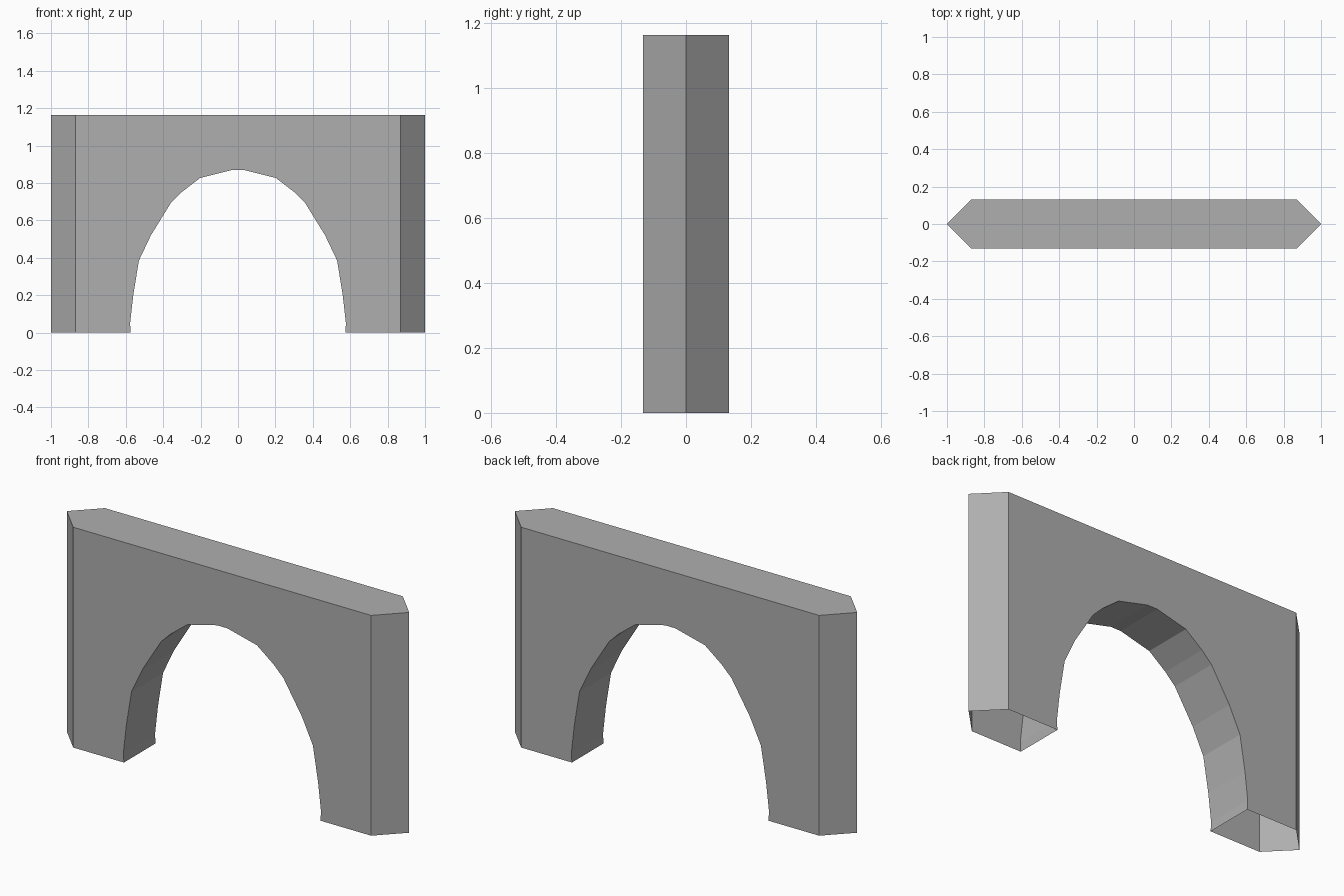
import bpy, bmesh

if "Cube" in bpy.data.objects:
    bpy.data.objects.remove(bpy.data.objects["Cube"])

HEIGHT, HALF_DEPTH, SHOULDER, TIP = 1.163, 0.132, 0.87, 1.0

# Right half of the arch opening, from foot to crown
arch = [(0.574, 0.0), (0.577, 0.05), (0.56, 0.2), (0.53, 0.385), (0.466, 0.52),
        (0.358, 0.695), (0.30, 0.752), (0.203, 0.827), (0.03, 0.87)]

# Full front profile: outer wall corners plus the mirrored arch
profile = [(-SHOULDER, 0), (-SHOULDER, HEIGHT), (SHOULDER, HEIGHT), (SHOULDER, 0)]
profile += arch + [(-x, z) for x, z in reversed(arch)]

bm = bmesh.new()

# Wall with arch: extrude the profile through the depth
front = bm.faces.new([bm.verts.new((x, -HALF_DEPTH, z)) for x, z in profile])
result = bmesh.ops.extrude_face_region(bm, geom=[front], use_keep_orig=True)
for v in result["geom"]:
    if isinstance(v, bmesh.types.BMVert):
        v.co.y = HALF_DEPTH
bmesh.ops.recalc_face_normals(bm, faces=bm.faces[:])

# Pointed ends: extrude each end face and pinch it to a vertical edge
for side in (-1, 1):
    end = [f for f in bm.faces if all(abs(v.co.x - side * SHOULDER) < 1e-4 for v in f.verts)]
    result = bmesh.ops.extrude_face_region(bm, geom=end)
    for v in result["geom"]:
        if isinstance(v, bmesh.types.BMVert):
            v.co.x, v.co.y = side * TIP, 0
    bmesh.ops.delete(bm, geom=[f for f in end if f.is_valid], context='FACES_ONLY')
bmesh.ops.remove_doubles(bm, verts=bm.verts[:], dist=1e-4)

# Join the flat top into a single polygon
bmesh.ops.dissolve_limit(bm, angle_limit=0.002, verts=bm.verts[:], edges=bm.edges[:])
bmesh.ops.recalc_face_normals(bm, faces=bm.faces[:])

# Hollow shell: the feet are open underneath
feet = [f for f in bm.faces if all(v.co.z < 1e-4 for v in f.verts)]
bmesh.ops.delete(bm, geom=feet, context='FACES')

mesh = bpy.data.meshes.new("arch_wall")
bm.to_mesh(mesh)
bm.free()
wall = bpy.data.objects.new("arch_wall", mesh)
bpy.context.collection.objects.link(wall)

# Darker grey stone
stone = bpy.data.materials.new("grey_stone")
stone.diffuse_color = (0.43, 0.43, 0.43, 1)
stone.use_nodes = True
stone.node_tree.nodes["Principled BSDF"].inputs["Base Color"].default_value = stone.diffuse_color
mesh.materials.append(stone)
